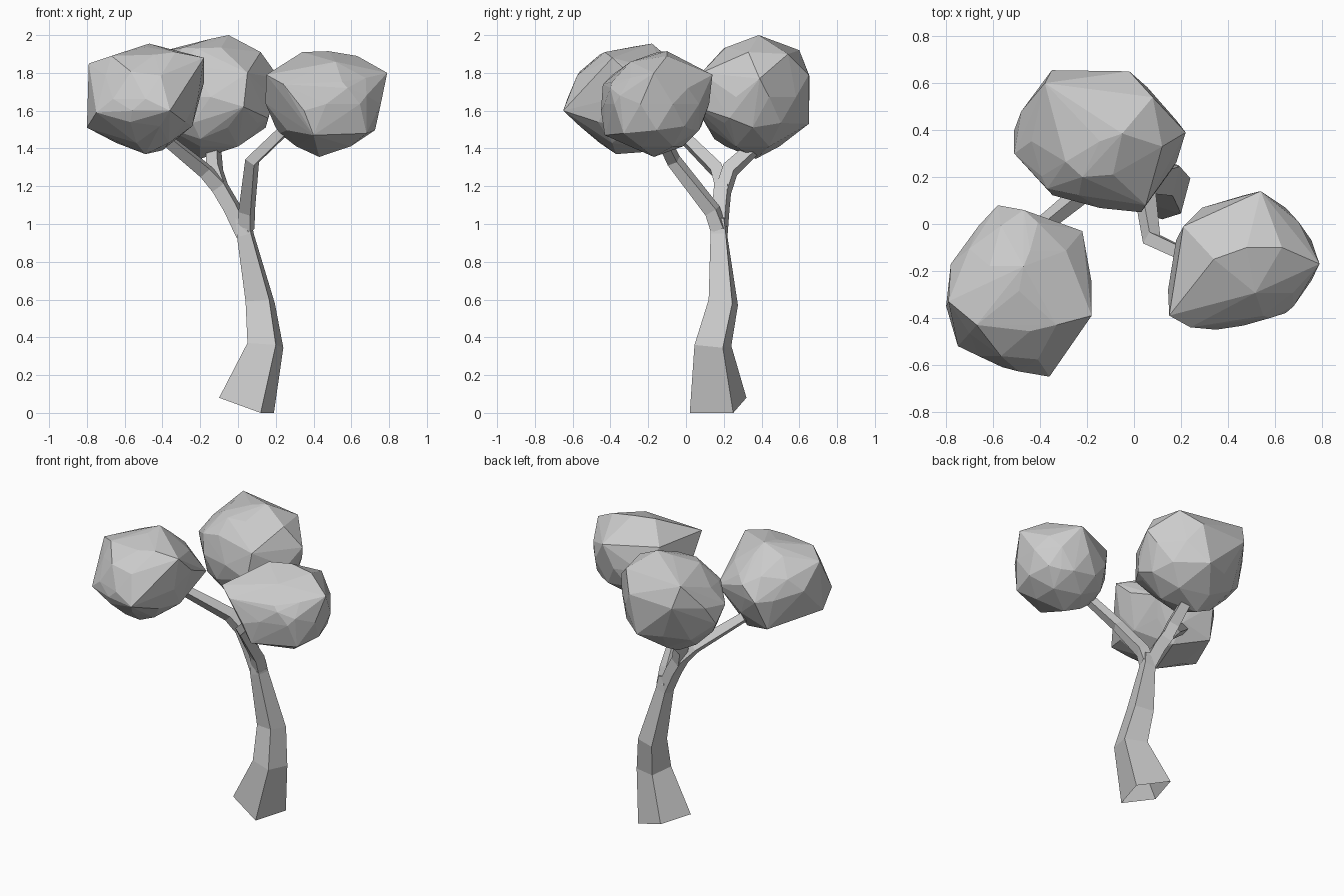
import bpy, bmesh
from mathutils import Vector


def finish(bm, name):
    bmesh.ops.recalc_face_normals(bm, faces=bm.faces)
    me = bpy.data.meshes.new(name)
    bm.to_mesh(me)
    bm.free()
    ob = bpy.data.objects.new(name, me)
    bpy.context.collection.objects.link(ob)
    return ob


def loft(name, rings):
    """Skin a run of four-cornered rings; hidden ends stay open."""
    bm = bmesh.new()
    loops = [[bm.verts.new(p) for p in ring] for ring in rings]
    for lo, hi in zip(loops, loops[1:]):
        for i in range(4):
            j = (i + 1) % 4
            bm.faces.new((lo[i], lo[j], hi[j], hi[i]))
    bm.faces.new(loops[-1])
    return finish(bm, name)


def branch(name, path):
    """Square tube along (x, y, z, half width) points."""
    pts = [Vector(p[:3]) for p in path]
    rings = []
    for i, p in enumerate(pts):
        d = (pts[min(i + 1, len(pts) - 1)] - pts[max(i - 1, 0)]).normalized()
        u = Vector((0.29, 0.957, 0))
        u = (u - d * u.dot(d)).normalized()
        v = d.cross(u)
        h = path[i][3]
        rings.append([p + (u * a + v * b) * h
                      for a, b in ((-1, -1), (1, -1), (1, 1), (-1, 1))])
    return loft(name, rings)


def foliage(name, points, fill=0.94):
    """Faceted clump: hull of corner points around a coarse ball."""
    lo = Vector([min(p[k] for p in points) for k in range(3)])
    hi = Vector([max(p[k] for p in points) for k in range(3)])
    mid, half = (lo + hi) / 2, (hi - lo) / 2 * fill
    ball = bmesh.new()
    bmesh.ops.create_icosphere(ball, subdivisions=2, radius=1)
    cloud = [mid + v.co * half for v in ball.verts] + points
    ball.free()
    bm = bmesh.new()
    for p in cloud:
        bm.verts.new(p)
    bmesh.ops.convex_hull(bm, input=bm.verts[:])
    loose = [v for v in bm.verts if not v.link_faces]
    bmesh.ops.delete(bm, geom=loose, context='VERTS')
    return finish(bm, name)


# Trunk: left, front and right corner of each ring; the back corner completes it
levels = [
    ((-0.10, 0.09, 0.08), (0.12, 0.02, 0.0), (0.19, 0.25, 0.0)),
    ((0.05, 0.09, 0.37), (0.20, 0.045, 0.36), (0.24, 0.195, 0.345)),
    ((0.04, 0.15, 0.59), (0.165, 0.12, 0.60), (0.195, 0.245, 0.58)),
    ((-0.005, 0.14, 0.93), (0.068, 0.13, 0.95), (0.083, 0.21, 0.95)),
    ((-0.015, 0.145, 1.04), (0.058, 0.135, 1.03), (0.07, 0.20, 1.03)),
]
rings = []
for lft, frt, rgt in levels:
    a, b, c = Vector(lft), Vector(frt), Vector(rgt)
    rings.append([a, b, c, a + c - b])
loft("trunk", rings)

# Branches
branch("right_branch", [(0.042, 0.175, 0.97, 0.036), (0.046, 0.14, 1.07, 0.034),
                        (0.075, -0.065, 1.335, 0.029), (0.30, -0.17, 1.55, 0.025)])
branch("left_branch", [(0.035, 0.175, 0.94, 0.036), (-0.035, 0.185, 1.09, 0.037),
                       (-0.10, 0.195, 1.20, 0.038), (-0.18, 0.165, 1.285, 0.033),
                       (-0.42, -0.03, 1.48, 0.026)])
branch("back_branch", [(-0.085, 0.195, 1.17, 0.034), (-0.125, 0.235, 1.29, 0.035),
                       (-0.13, 0.41, 1.45, 0.028)])

# Foliage clumps
foliage("left_foliage", [Vector(p) for p in (
    (-0.36, -0.65, 1.60), (-0.56, -0.61, 1.60), (-0.75, -0.52, 1.59),
    (-0.79, -0.33, 1.85), (-0.80, -0.35, 1.51), (-0.78, -0.17, 1.70),
    (-0.49, -0.37, 1.37), (-0.36, -0.40, 1.47), (-0.18, -0.39, 1.88),
    (-0.18, -0.25, 1.75), (-0.22, -0.03, 1.65), (-0.47, -0.18, 1.955),
    (-0.67, -0.43, 1.89), (-0.33, -0.43, 1.91), (-0.58, 0.08, 1.66),
    (-0.47, 0.06, 1.75), (-0.40, -0.10, 1.39), (-0.62, 0.0, 1.46))])
foliage("right_foliage", [Vector(p) for p in (
    (0.79, -0.17, 1.80), (0.68, -0.33, 1.48), (0.70, 0.01, 1.72),
    (0.54, 0.14, 1.79), (0.43, -0.17, 1.355), (0.15, -0.39, 1.79),
    (0.145, -0.28, 1.64), (0.21, -0.01, 1.80), (0.22, -0.15, 1.48),
    (0.35, -0.45, 1.60), (0.24, -0.44, 1.74), (0.58, -0.40, 1.72),
    (0.68, -0.35, 1.68), (0.34, -0.15, 1.91), (0.48, -0.10, 1.915),
    (0.63, -0.10, 1.89), (0.62, 0.03, 1.50), (0.35, 0.06, 1.56),
    (0.40, -0.43, 1.47))])
foliage("back_foliage", [Vector(p) for p in (
    (-0.05, 0.385, 2.0), (-0.38, 0.60, 1.92), (-0.35, 0.655, 1.78),
    (-0.02, 0.65, 1.79), (-0.08, 0.65, 1.53), (0.08, 0.54, 1.90),
    (0.22, 0.39, 1.77), (0.16, 0.23, 1.56), (0.12, 0.33, 1.91),
    (0.03, 0.05, 1.62), (0.05, 0.08, 1.80), (-0.20, 0.37, 1.345),
    (0.06, 0.35, 1.48), (-0.37, 0.15, 1.80), (-0.51, 0.30, 1.72),
    (-0.51, 0.40, 1.62), (-0.48, 0.48, 1.75), (-0.20, 0.15, 1.45),
    (-0.22, 0.20, 1.93))])
